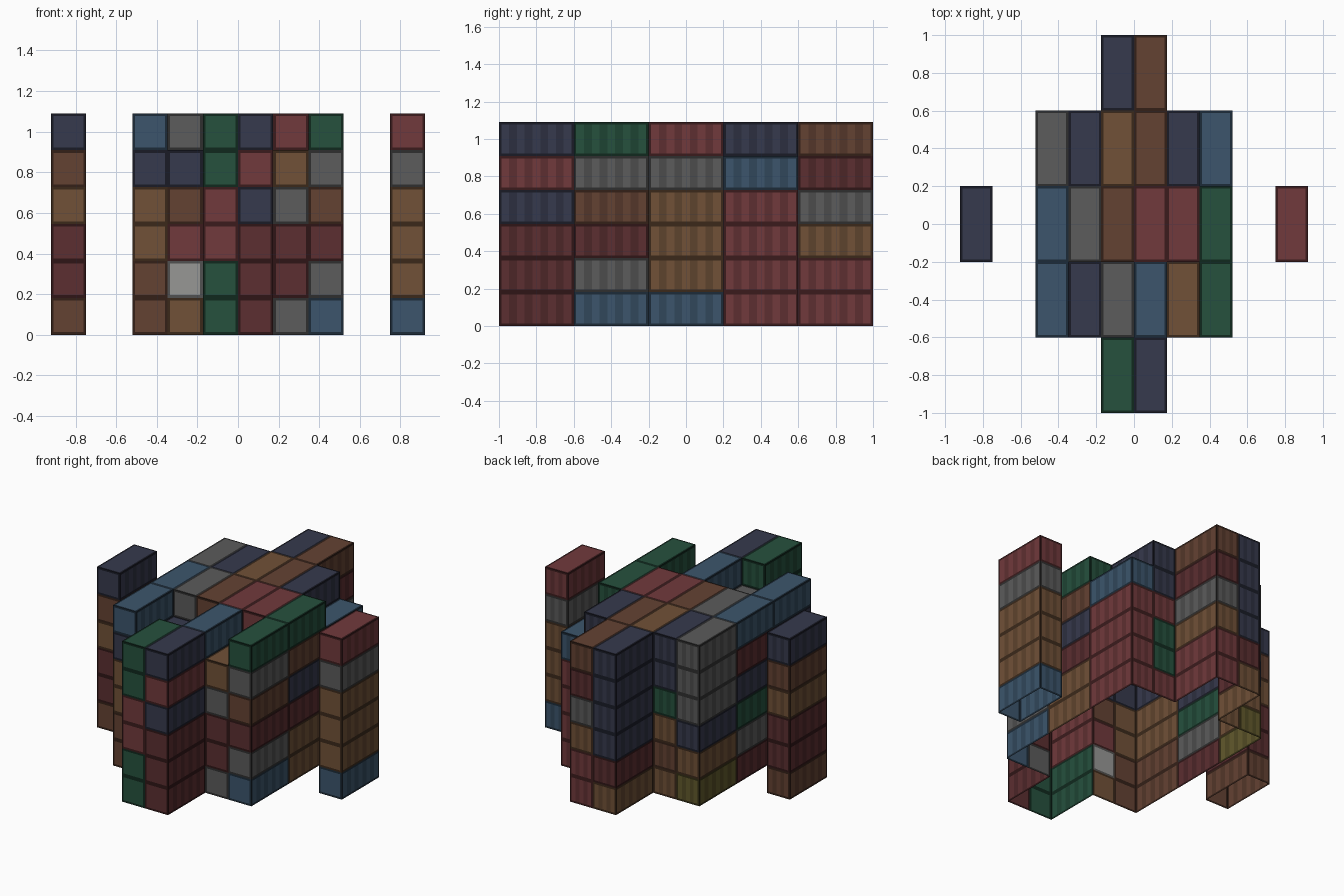
import bpy, bmesh
from mathutils import Vector

if "Cube" in bpy.data.objects:
    bpy.data.objects.remove(bpy.data.objects["Cube"])

W, L, H = 0.1735, 0.4, 0.1818      # container width, length, height
FRAME = 0.013                      # dark edge frame width

COLORS = {'B': ("blue", (62, 86, 108)), 'N': ("navy", (57, 60, 78)),
          'G': ("green", (42, 82, 64)), 'R': ("red", (112, 60, 62)),
          'D': ("dark_red", (92, 50, 52)), 'O': ("orange", (112, 82, 58)),
          'W': ("brown", (100, 68, 54)), 'S': ("grey", (92, 92, 92)),
          'L': ("white", (150, 150, 148)), 'Y': ("olive", (98, 90, 48))}

# stacks keyed by (x column, y row), letters are colours from the ground up
STACKS = {
    (2, -2): "GGRRGG", (3, -2): "DDDNRN",
    (0, -1): "WWOONB", (1, -1): "OLRWN", (2, -1): "GDWOS",
    (3, -1): "DDDNSB", (4, -1): "SDDSO", (5, -1): "BSDWSG",
    (0, 0): "DSGNDB", (1, 0): "OWDRNS", (2, 0): "DRWOSW",
    (3, 0): "RDONSR", (4, 0): "RDSONR", (5, 0): "OODNWG",
    (0, 1): "YONSSS", (1, 1): "OWOGNN", (2, 1): "WORDSO",
    (3, 1): "RDSOWW", (4, 1): "RGGRNN", (5, 1): "RRRRB",
    (2, 2): "ODNNNN", (3, 2): "RROSDW",
    ("left", 0): "WDDOWN", ("right", 0): "BOOOSR",
}
SIDE_X = {"left": -0.835, "right": 0.835}


def material(name, rgb, k):
    m = bpy.data.materials.get(name) or bpy.data.materials.new(name)
    m.diffuse_color = [(c * k / 255) ** 2.2 for c in rgb] + [1]
    m.use_nodes = True
    m.node_tree.nodes["Principled BSDF"].inputs["Base Color"].default_value = m.diffuse_color
    return m


def panel(bm, o, u, v, stripes, base):
    """Flat framed panel; odd stripes are darker to show corrugation."""
    lu, lv = u.length, v.length
    fu, fv = FRAME / lu, FRAME / lv
    us = [0] + [fu + (1 - 2 * fu) * i / stripes for i in range(stripes + 1)] + [1]
    vs = [0, fv, 1 - fv, 1]
    grid = [[bm.verts.new(o + u * a + v * b) for b in vs] for a in us]
    for i in range(len(us) - 1):
        for j in range(3):
            f = bm.faces.new((grid[i][j], grid[i + 1][j], grid[i + 1][j + 1], grid[i][j + 1]))
            edge = j != 1 or i in (0, len(us) - 2)
            f.material_index = base + (2 if edge else (i + 1) % 2)


def filled(key, layer):
    return layer < len(STACKS.get(key, ""))


def build_stack(key, letters):
    col, row = key
    cx = SIDE_X[col] if col in SIDE_X else (col - 2.5) * W
    x0, x1 = cx - W / 2, cx + W / 2
    y0, y1 = (row - 0.5) * L, (row + 0.5) * L
    X, Y, Z = Vector((W, 0, 0)), Vector((0, L, 0)), Vector((0, 0, H))
    bm = bmesh.new()
    mesh = bpy.data.meshes.new("container_stack")
    slots = {}
    for k, c in enumerate(letters):
        if c not in slots:
            slots[c] = len(mesh.materials)
            name, rgb = COLORS[c]
            for suffix, shade in (("", 1.0), ("_rib", 0.84), ("_frame", 0.55)):
                mesh.materials.append(material(name + suffix, rgb, shade))
        b, z = slots[c], k * H
        nb = lambda dx, dy: (col + dx if isinstance(col, int) else (col, dx), row + dy)
        # only outward faces exist: plain front door, ribbed back and sides
        if not filled((col, row - 1), k):
            panel(bm, Vector((x0, y0, z)), X, Z, 1, b)
        if not filled((col, row + 1), k):
            panel(bm, Vector((x1, y1, z)), -X, Z, 5, b)
        if not filled(nb(1, 0), k):
            panel(bm, Vector((x1, y0, z)), Y, Z, 9, b)
        if not filled(nb(-1, 0), k):
            panel(bm, Vector((x0, y1, z)), -Y, Z, 9, b)
        if k == len(letters) - 1:
            panel(bm, Vector((x0, y0, z + H)), X, Y, 1, b)
    bm.to_mesh(mesh)
    bm.free()
    ob = bpy.data.objects.new(f"container_stack_{col}_{row + 2}", mesh)
    bpy.context.collection.objects.link(ob)


for key, letters in STACKS.items():
    build_stack(key, letters)
